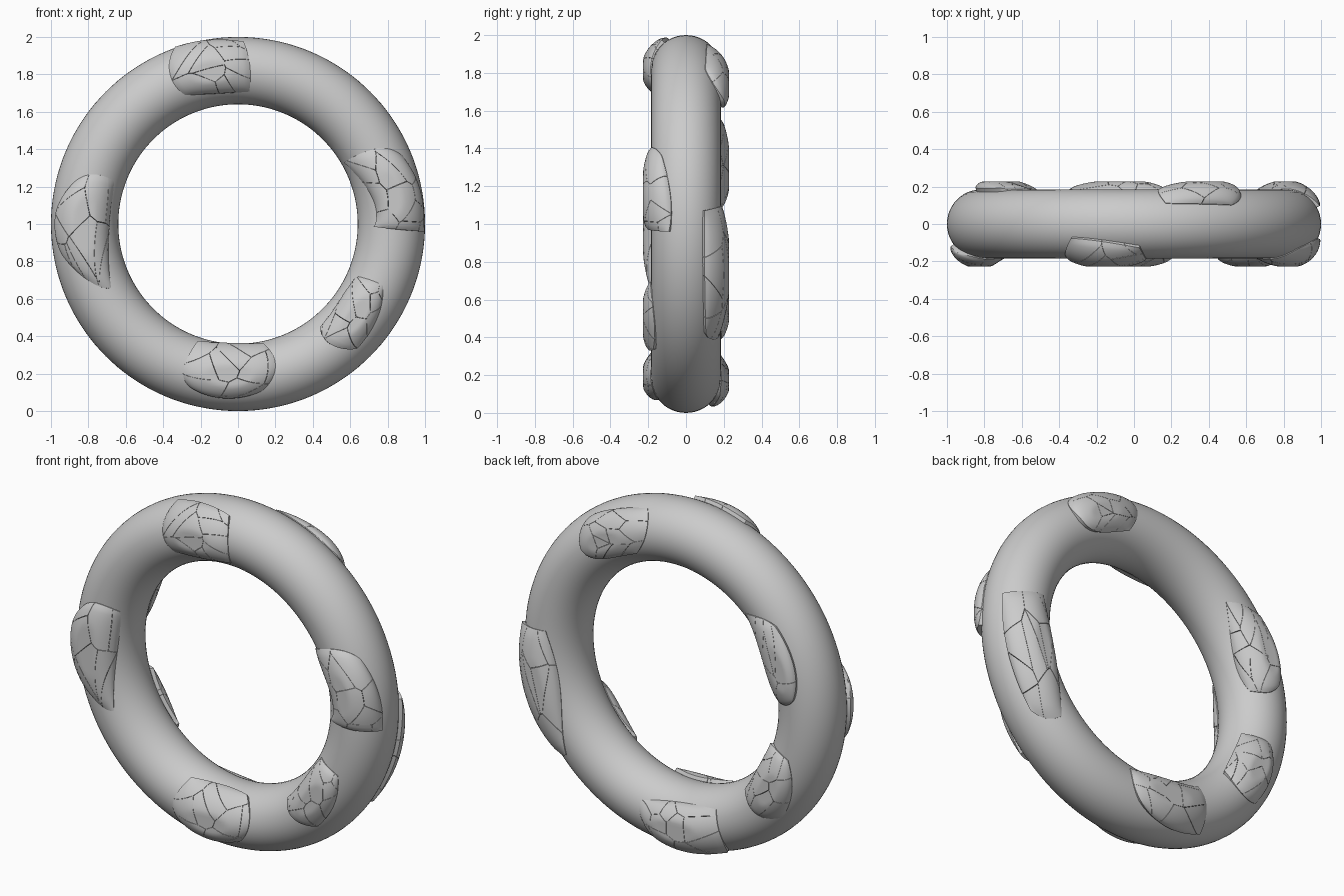
import bpy, bmesh, math, random
from mathutils import Vector

if "Cube" in bpy.data.objects:
    bpy.data.objects.remove(bpy.data.objects["Cube"])

R, RT, RY, CAP = 0.82, 0.18, 0.184, 0.227   # ring radius, tube radii, flat limit of bumps

# Ring body
bpy.ops.mesh.primitive_torus_add(major_radius=R, minor_radius=RT, major_segments=144,
                                 minor_segments=48, location=(0, 0, 1), rotation=(math.pi / 2, 0, 0))
ring = bpy.context.object
ring.name = "ring_body"
ring.scale.z = RY / RT
bpy.ops.object.transform_apply(location=False, rotation=True, scale=True)
bpy.ops.object.shade_smooth_by_angle()


def serendipity(pts, a, b):
    """Blend eight outline points (corner, mid, corner ... from lower left, counter-clockwise)."""
    where = [(-1, -1), (0, -1), (1, -1), (1, 0), (1, 1), (0, 1), (-1, 1), (-1, 0)]
    out = Vector((0, 0))
    for (i, j), p in zip(where, pts):
        if i and j:
            w = (1 + a * i) * (1 + b * j) * (a * i + b * j - 1) / 4
        elif j:
            w = (1 - a * a) * (1 + b * j) / 2
        else:
            w = (1 + a * i) * (1 - b * b) / 2
        out += w * p
    return out


def tube_coords(outline):
    """Turn outline points (x, z) into angles round the ring and round the tube."""
    cx = sum(p[0] for p in outline)
    cz = sum(p[1] - 1 for p in outline)
    mid = math.atan2(cz, cx)
    pts = []
    for x, z in outline:
        t = math.atan2(z - 1, x)
        t = mid + (t - mid + math.pi) % (2 * math.pi) - math.pi
        s = math.asin(max(-0.99, min(0.99, (math.hypot(x, z - 1) - R) / RT)))
        pts.append(Vector((t, s)))
    return pts


def patch(name, outline, lift, back, seed):
    """Bulging plate on the ring, split into cracked tiles; lift raises one edge."""
    rnd = random.Random(seed)
    pts = tube_coords(outline)
    seeds = [Vector((rnd.uniform(-1, 1), rnd.uniform(-1, 1), 0)) for _ in range(11)]
    whole = bmesh.new()
    me = bpy.data.meshes.new(name)
    for s in seeds:
        bm = bmesh.new()
        bmesh.ops.create_grid(bm, x_segments=24, y_segments=24, size=1)
        for o in seeds:
            if o is not s:
                n = (o - s).normalized()
                bmesh.ops.bisect_plane(bm, geom=bm.verts[:] + bm.edges[:] + bm.faces[:],
                                       plane_co=(s + o) / 2 - n * 0.004, plane_no=n, clear_outer=True)
        # skirt down into the ring
        rim = [e for e in bm.edges if e.is_boundary]
        ext = bmesh.ops.extrude_edge_only(bm, edges=rim)["geom"]
        for v in ext:
            if isinstance(v, bmesh.types.BMVert):
                v.co.z = -1
        for v in bm.verts:
            a, b = v.co.x, v.co.y
            t, ph = serendipity(pts, a, b)
            h = 0.004 + 0.05 * max(0, (1 - a * a) * (1 - b * b)) ** 0.7
            h += 0.016 * max(0, a * lift[0] + b * lift[1]) ** 2
            if v.co.z < -0.5:
                h = -0.01
            r = R + (RT + h) * math.sin(ph)
            y = -min(CAP, (RY + h) * math.cos(ph))
            x, z = r * math.cos(t), r * math.sin(t)
            v.co = (-x, -y, z + 1) if back else (x, y, z + 1)
        tmp = bpy.data.meshes.new("tile")
        bm.to_mesh(tmp)
        bm.free()
        whole.from_mesh(tmp)
        bpy.data.meshes.remove(tmp)
    whole.to_mesh(me)
    whole.free()
    ob = bpy.data.objects.new(name, me)
    bpy.context.collection.objects.link(ob)
    bpy.ops.object.select_all(action='DESELECT')
    ob.select_set(True)
    bpy.context.view_layer.objects.active = ob
    bpy.ops.object.shade_smooth_by_angle()


# Front plates, outlines as seen from the front
front = {
    "top": ([(-.28, 1.69), (-.1, 1.70), (.06, 1.71), (.065, 1.83), (.03, 1.96), (-.17, 1.965), (-.33, 1.93), (-.36, 1.79)], (0, 1)),
    "right": ([(.735, .985), (.86, .97), (.98, .96), (.97, 1.15), (.88, 1.36), (.73, 1.40), (.57, 1.33), (.72, 1.14)], (0, -1)),
    "lower_right": ([(.445, .44), (.49, .36), (.63, .34), (.74, .49), (.775, .67), (.71, .70), (.635, .72), (.555, .60)], (0, -1)),
    "bottom": ([(-.25, .125), (-.07, .07), (.13, .11), (.2, .25), (.14, .345), (-.03, .345), (-.22, .36), (-.29, .23)], (0, 1)),
    "left": ([(-.93, .84), (-.77, .68), (-.68, .66), (-.69, 1.0), (-.665, 1.23), (-.81, 1.26), (-.93, 1.13), (-.965, 1.0)], (-1, 0)),
}
# Back plates, outlines as seen from behind
rear = {
    "top": ([(-.54, 1.65), (-.41, 1.63), (-.19, 1.72), (-.13, 1.845), (-.17, 1.95), (-.38, 1.89), (-.52, 1.82), (-.57, 1.74)], (0, -1)),
    "left": ([(-.79, .43), (-.72, .39), (-.65, .41), (-.70, .78), (-.78, 1.10), (-.88, 1.09), (-.975, 1.07), (-.945, .75)], (-1, 0)),
    "right": ([(.69, 1.08), (.77, 1.08), (.83, 1.13), (.83, 1.30), (.71, 1.52), (.62, 1.55), (.50, 1.54), (.61, 1.27)], (1, 0)),
    "lower_right": ([(.50, .50), (.58, .40), (.72, .40), (.80, .58), (.79, .765), (.72, .79), (.65, .80), (.58, .64)], (-1, 0)),
    "bottom": ([(-.10, .10), (.10, .05), (.35, .10), (.35, .205), (.31, .34), (.06, .305), (-.17, .27), (-.16, .18)], (0, -1)),
}
for i, (side, plates) in enumerate((("front", front), ("back", rear))):
    for k, (pos, (outline, lift)) in enumerate(plates.items()):
        patch(f"{side}_{pos}_plate", outline, lift, side == "back", 10 * i + k)
